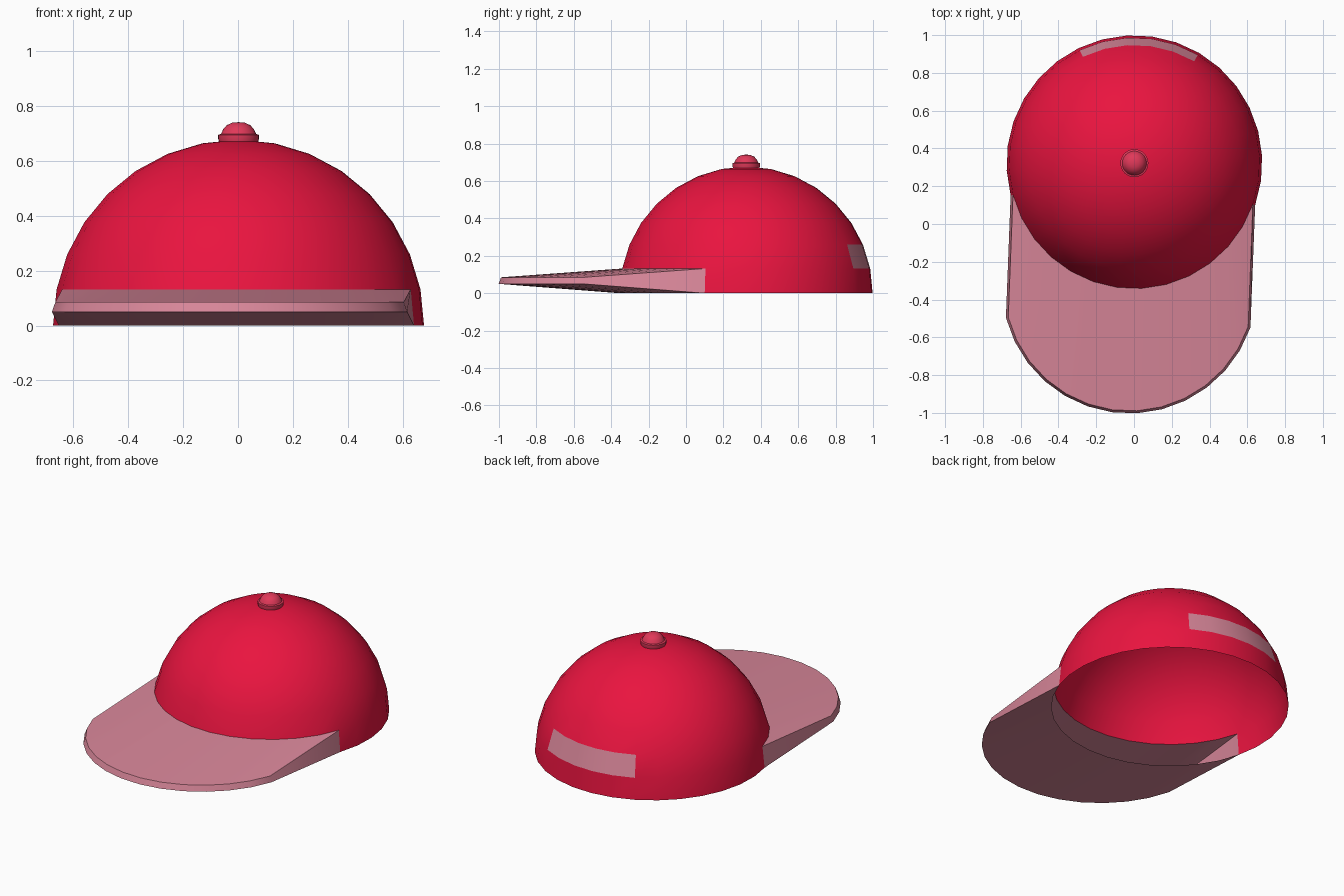
import bpy, bmesh
from math import sin, cos, radians
from mathutils import Vector

if "Cube" in bpy.data.objects:
    bpy.data.objects.remove(bpy.data.objects["Cube"])

R, SEG, RINGS = 0.677, 32, 8
CENTRE = Vector((0.002, 0.322, 0))
STEP, TWIST = 360 / SEG, 3.35
STRAP = range(5, 10)       # rear segments in the second ring of faces
BRIM = range(17, 30)       # front segments in the lowest ring of faces


def material(name, rgb):
    m = bpy.data.materials.new(name)
    m.diffuse_color = (*rgb, 1)
    m.use_nodes = True
    m.node_tree.nodes["Principled BSDF"].inputs["Base Color"].default_value = m.diffuse_color
    return m


def dome_point(seg, ring):
    a = radians(TWIST + seg * STEP)
    e = radians(90 / RINGS * ring)
    return CENTRE + R * Vector((cos(e) * cos(a), cos(e) * sin(a), sin(e)))


def build(name, faces, mat, angle):
    """Make an object from faces given as point lists, welding shared points."""
    bm = bmesh.new()
    for pts in faces:
        bm.faces.new([bm.verts.new(p) for p in pts])
    bmesh.ops.remove_doubles(bm, verts=bm.verts, dist=1e-4)
    me = bpy.data.meshes.new(name)
    bm.to_mesh(me)
    bm.free()
    me.materials.append(mat)
    ob = bpy.data.objects.new(name, me)
    bpy.context.collection.objects.link(ob)
    bpy.ops.object.select_all(action='DESELECT')
    ob.select_set(True)
    bpy.context.view_layer.objects.active = ob
    bpy.ops.object.shade_smooth_by_angle(angle=radians(angle))
    return ob


def dome_face(s, r):
    pts = [dome_point(s, r), dome_point(s + 1, r)]
    if r == RINGS - 1:
        return pts + [CENTRE + Vector((0, 0, R))]
    return pts + [dome_point(s + 1, r + 1), dome_point(s, r + 1)]


red = material("red_cloth", (0.82, 0.007, 0.05))
pink = material("pink_cloth", (0.69, 0.24, 0.32))
rose = material("rose_button", (0.75, 0.04, 0.1))

# Crown: open hemisphere, leaving out the strap and the brim opening
build("crown", [dome_face(s, r) for r in range(RINGS) for s in range(SEG)
                if not (r == 0 and s in BRIM) and not (r == 1 and s in STRAP)], red, 40)

# Rear strap
build("strap", [dome_face(s, 1) for s in STRAP], pink, 40)


# Brim: lowest front faces pulled forward and flattened
def brim_out(seg, ring):
    p = dome_point(seg, ring) + Vector((-0.025, -0.648, 0))
    p.z = 0.085 if ring else 0.05
    return p


brim = []
for s in BRIM:
    t = s + 1
    brim.append([brim_out(s, 0), brim_out(t, 0), brim_out(t, 1), brim_out(s, 1)])
    brim.append([dome_point(s, 1), brim_out(s, 1), brim_out(t, 1), dome_point(t, 1)])
    brim.append([dome_point(t, 0), brim_out(t, 0), brim_out(s, 0), dome_point(s, 0)])
a, b = BRIM[0], BRIM[-1] + 1
brim.append([dome_point(a, 0), brim_out(a, 0), brim_out(a, 1), dome_point(a, 1)])
brim.append([dome_point(b, 1), brim_out(b, 1), brim_out(b, 0), dome_point(b, 0)])
build("brim", brim, pink, 30)

# Top button: turned profile (radius, height)
profile = [(0.068, 0.66), (0.074, 0.68), (0.074, 0.695), (0.064, 0.698),
           (0.056, 0.715), (0.043, 0.730), (0.023, 0.739), (0, 0.741)]


def turned(i, s):
    r, z = profile[i]
    a = radians(s * STEP)
    return CENTRE + Vector((r * cos(a), r * sin(a), z))


button = []
for i in range(len(profile) - 1):
    for s in range(SEG):
        f = [turned(i, s), turned(i, s + 1), turned(i + 1, s + 1), turned(i + 1, s)]
        button.append(f[:3] if i == len(profile) - 2 else f)
build("top_button", button, rose, 35)
